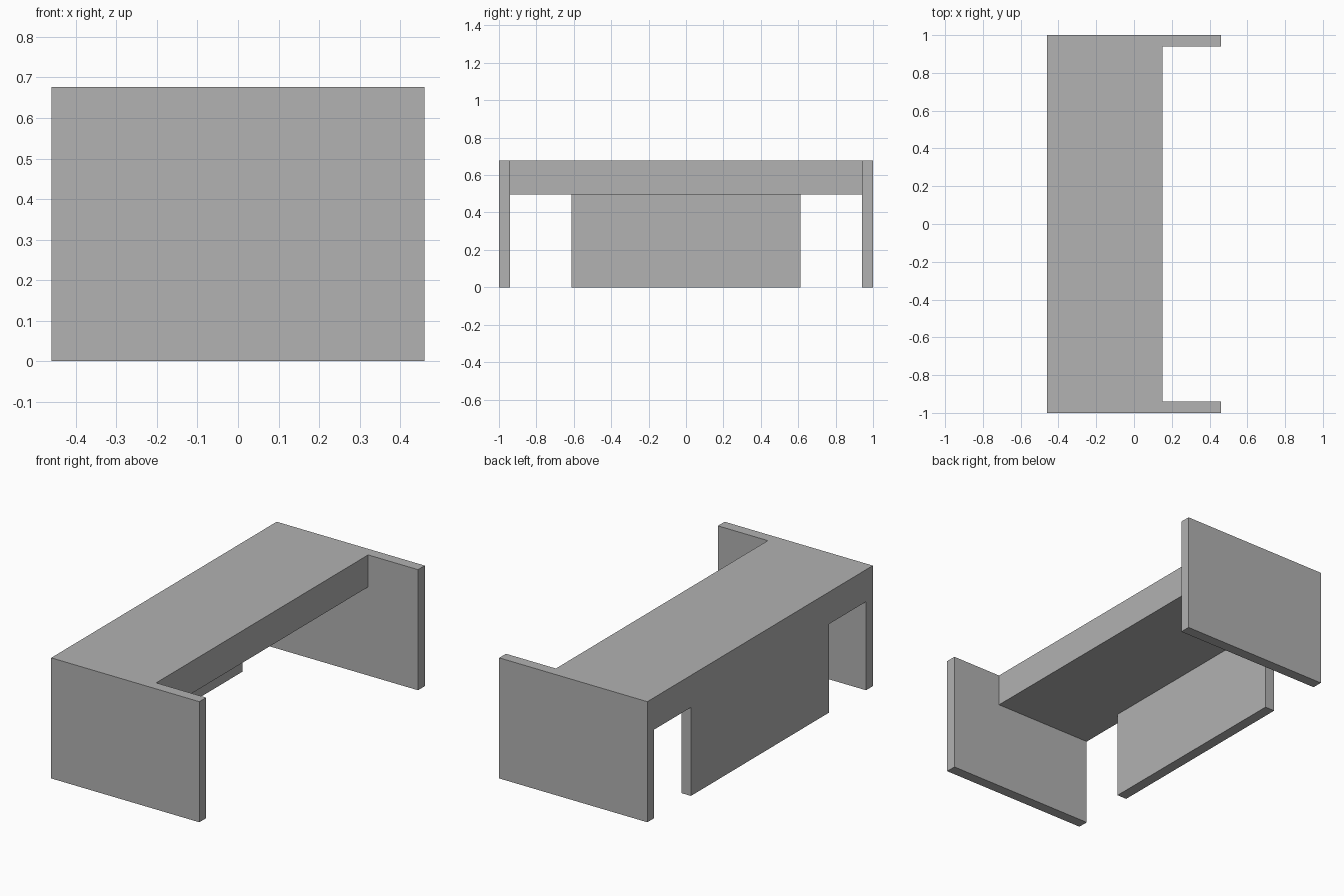
import bpy

cube = bpy.data.objects.get("Cube")
if cube:
    bpy.data.objects.remove(cube, do_unlink=True)

grey = bpy.data.materials.new("plain grey")
grey.use_nodes = True
colour = (0.445, 0.445, 0.445, 1)
grey.diffuse_color = colour
grey.node_tree.nodes["Principled BSDF"].inputs["Base Color"].default_value = colour

HALF_DEPTH, HALF_LENGTH, HEIGHT = 0.46, 1.0, 0.677
THICK = 0.06          # panel thickness
TOP_EDGE = 0.15       # open side of the top
UNDERSIDE = 0.497     # bottom of the thick top


def box(name, low, high):
    """Add a box spanning two opposite corners."""
    centre = [(a + b) / 2 for a, b in zip(low, high)]
    bpy.ops.mesh.primitive_cube_add(size=1, location=centre)
    obj = bpy.context.object
    obj.name = name
    obj.scale = [b - a for a, b in zip(low, high)]
    bpy.ops.object.transform_apply(location=False, rotation=False, scale=True)
    obj.data.materials.append(grey)
    return obj


inner = HALF_LENGTH - THICK

# Thick desk top between the end panels
box("desk_top", (-HALF_DEPTH, -inner, UNDERSIDE), (TOP_EDGE, inner, HEIGHT))

# Full-height end panels
box("front_end_panel", (-HALF_DEPTH, -HALF_LENGTH, 0), (HALF_DEPTH, -inner, HEIGHT))
box("back_end_panel", (-HALF_DEPTH, inner, 0), (HALF_DEPTH, HALF_LENGTH, HEIGHT))

# Central panel under the top, flush with its closed side
box("modesty_panel", (-HALF_DEPTH, -0.613, 0), (-HALF_DEPTH + THICK, 0.613, UNDERSIDE))
